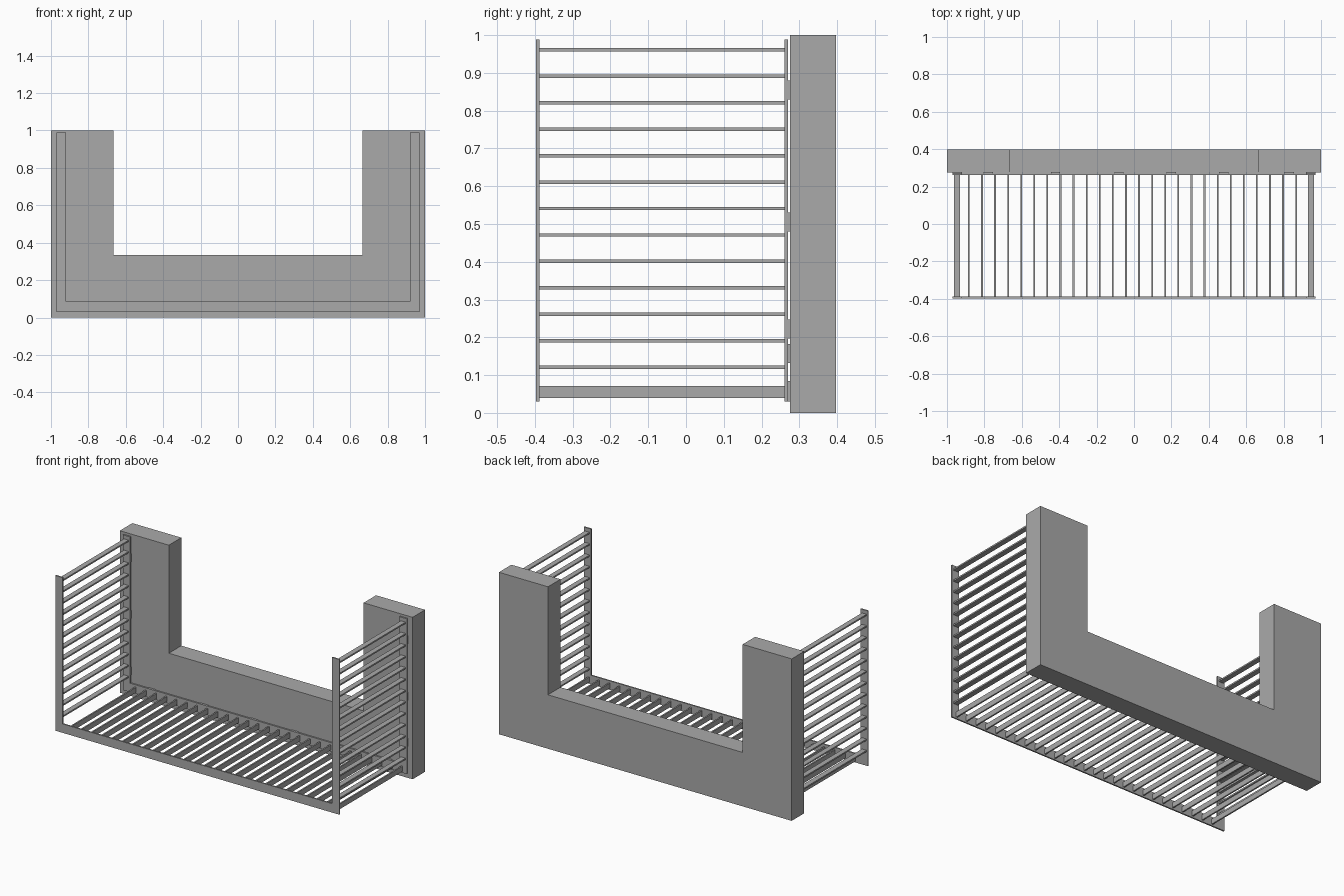
import bpy
import bmesh

cube = bpy.data.objects.get("Cube")
if cube:
    bpy.data.objects.remove(cube, do_unlink=True)

grey = bpy.data.materials.new("plain_grey")
grey.use_nodes = True
colour = (0.4, 0.4, 0.4, 1)
grey.diffuse_color = colour
grey.node_tree.nodes["Principled BSDF"].inputs["Base Color"].default_value = colour


def add_object(name, bm):
    mesh = bpy.data.meshes.new(name)
    bmesh.ops.recalc_face_normals(bm, faces=bm.faces)
    bm.to_mesh(mesh)
    bm.free()
    mesh.materials.append(grey)
    obj = bpy.data.objects.new(name, mesh)
    bpy.context.collection.objects.link(obj)
    return obj


def box(name, x, y, z):
    """Box spanning the given (low, high) ranges."""
    bm = bmesh.new()
    bmesh.ops.create_cube(bm, size=1)
    for v in bm.verts:
        v.co = [r[0] + (c + 0.5) * (r[1] - r[0]) for c, r in zip(v.co, (x, y, z))]
    return add_object(name, bm)


def around(c, width):
    return (c - width / 2, c + width / 2)


# U-shaped back wall, extruded from its outline
wall_y = (0.275, 0.397)
outline = [(-1, 0), (1, 0), (1, 1), (0.665, 1),
           (0.665, 0.333), (-0.665, 0.333), (-0.665, 1), (-1, 1)]
bm = bmesh.new()
face = bm.faces.new([bm.verts.new((x, wall_y[0], z)) for x, z in outline])
ext = bmesh.ops.extrude_face_region(bm, geom=[face])
for v in ext["geom"]:
    if isinstance(v, bmesh.types.BMVert):
        v.co.y = wall_y[1]
add_object("back_wall", bm)

# Flat strip frames that carry the slats
bottom, sill, top = 0.03, 0.085, 0.988
outer, inner = 0.97, 0.92
for side, y in (("front", (-0.397, -0.388)), ("back", (0.261, 0.27))):
    box(side + "_right_post", (-outer, -inner), y, (bottom, top))
    box(side + "_left_post", (inner, outer), y, (sill, top))
    box(side + "_bottom_rail", (-inner, outer), y, (bottom, sill))

# Slats running from front to back
slat_y = (-0.388, 0.261)
pitch, depth, thick = 0.07, 0.032, 0.009
for i in range(13):
    z = around(0.121 + i * pitch, thick)
    box("right_slat", around(-0.946, depth), slat_y, z)
    box("left_slat", around(0.946, depth), slat_y, z)
for i in range(27):
    box("floor_slat", around(-0.883 + i * pitch, thick), slat_y, around(0.055, depth))

# Small spacers between the back frame and the wall
gap = (0.27, 0.275)
for x in (-0.78, -0.42, -0.08, 0.2, 0.48, 0.83):
    box("floor_spacer", around(x, 0.05), gap, (bottom, sill))
for x, low in ((-0.945, 0.157), (0.945, 0.222)):
    for z in (low, 0.505, 0.855):
        box("post_spacer", around(x, 0.05), gap, around(z, 0.05))
